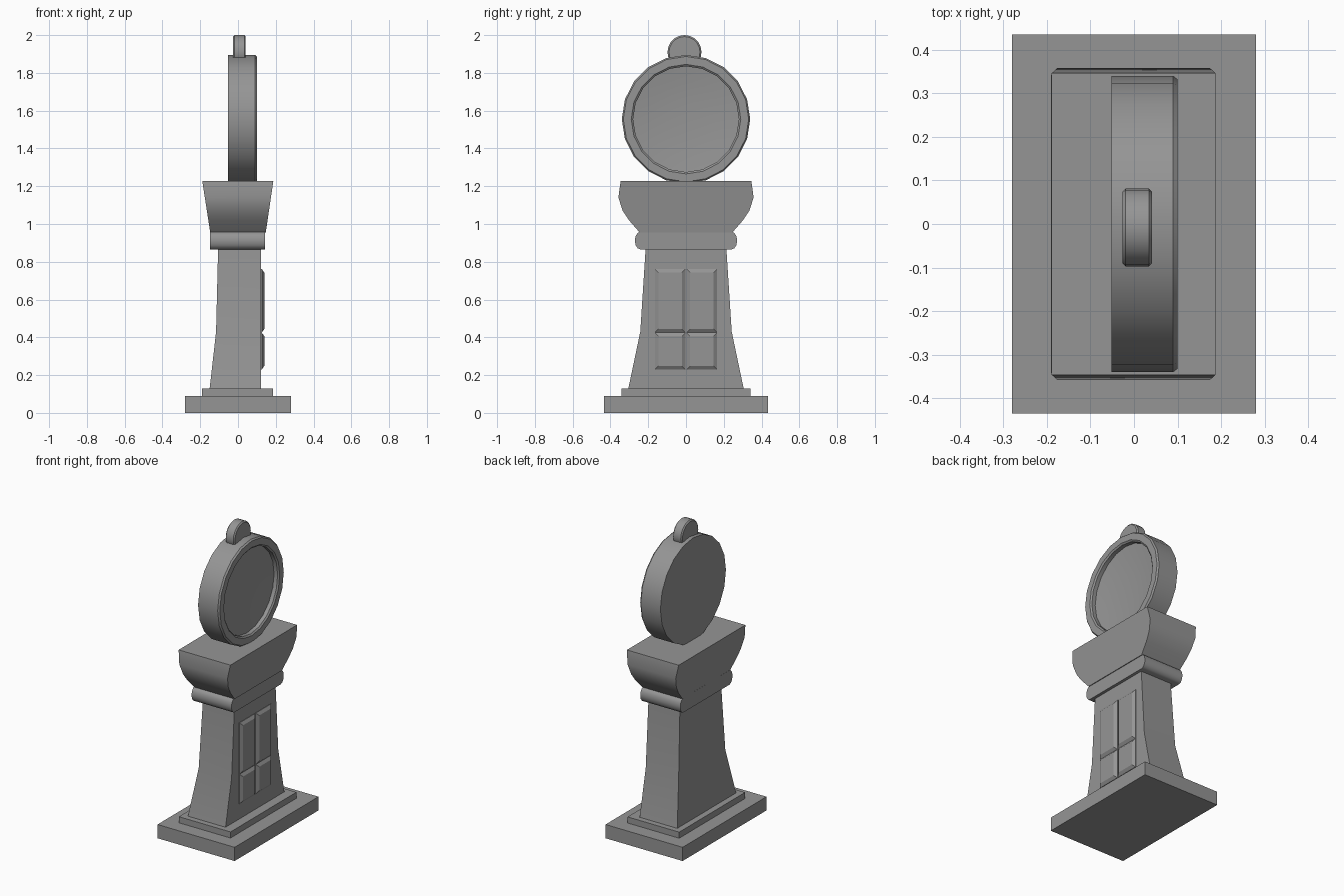
import bpy, bmesh, math

cube = bpy.data.objects.get("Cube")
if cube:
    bpy.data.objects.remove(cube, do_unlink=True)

stone = bpy.data.materials.new("grey_stone")
stone.use_nodes = True
GREY = (0.3, 0.3, 0.3, 1)
stone.diffuse_color = GREY
stone.node_tree.nodes["Principled BSDF"].inputs["Base Color"].default_value = GREY


def skin(name, rings, angle=35):
    """Join equal rings of points into a closed solid; one-point rings are poles."""
    bm = bmesh.new()
    loops = [[bm.verts.new(p) for p in ring] for ring in rings]
    for a, b in zip(loops, loops[1:]):
        n = max(len(a), len(b))
        for i in range(n):
            j = (i + 1) % n
            if len(a) == 1:
                bm.faces.new((a[0], b[j], b[i]))
            elif len(b) == 1:
                bm.faces.new((a[i], a[j], b[0]))
            else:
                bm.faces.new((a[i], a[j], b[j], b[i]))
    for end in (loops[0], loops[-1]):
        if len(end) > 2:
            bm.faces.new(end)
    bmesh.ops.recalc_face_normals(bm, faces=bm.faces)
    mesh = bpy.data.meshes.new(name)
    bm.to_mesh(mesh)
    bm.free()
    mesh.materials.append(stone)
    obj = bpy.data.objects.new(name, mesh)
    bpy.context.collection.objects.link(obj)
    bpy.ops.object.select_all(action='DESELECT')
    obj.select_set(True)
    bpy.context.view_layer.objects.active = obj
    bpy.ops.object.shade_smooth_by_angle(angle=math.radians(angle))
    return obj


def tower(name, levels):
    """Stack rectangles given as (z, x min, x max, half depth)."""
    return skin(name, [[(a, -d, z), (b, -d, z), (b, d, z), (a, d, z)]
                       for z, a, b, d in levels])


def disc(name, profile, y, z, sides):
    """Turn a (radius, x) profile around the x axis."""
    rings = []
    for r, x in profile:
        if r == 0:
            rings.append([(x, y, z)])
        else:
            turn = [2 * math.pi * i / sides for i in range(sides)]
            rings.append([(x, y + r * math.cos(t), z + r * math.sin(t)) for t in turn])
    return skin(name, rings)


# Stepped base
tower("base_slab", [(0, -0.28, 0.28, 0.435), (0.09, -0.28, 0.28, 0.435)])
tower("base_step", [(0.09, -0.19, 0.185, 0.342), (0.13, -0.19, 0.185, 0.342)])

# Flared trunk, upright on the window side
tower("trunk", [(0.13, -0.15, 0.123, 0.305), (0.43, -0.116, 0.123, 0.242),
                (0.88, -0.105, 0.123, 0.213)])

# Collar with rounded ends
collar = []
for i in range(7):
    t = math.pi * (i / 6 - 0.5)
    collar.append((0.912 + 0.047 * math.sin(t), -0.148, 0.142, 0.24 + 0.031 * math.cos(t)))
tower("collar", collar)

# Capital with curved ends and sloping sides
capital = []
for z, depth in [(0.955, 0.245), (1.02, 0.302), (1.07, 0.335), (1.14, 0.358), (1.227, 0.346)]:
    k = (z - 0.955) / 0.272
    capital.append((z, -0.147 - 0.042 * k, 0.147 + 0.04 * k, depth))
tower("capital", capital)

# Round head with a rim and a shallow dished face
disc("head", [(0, -0.052), (0.34, -0.052), (0.34, 0.09), (0.332, 0.1), (0.29, 0.1),
              (0.28, 0.092), (0.28, 0.066), (0.2, 0.056), (0.1, 0.05), (0, 0.048)],
     0, 1.555, 20)

# Knob on top
disc("top_knob", [(0, -0.026), (0.082, -0.026), (0.09, -0.019), (0.09, 0.034),
                  (0.082, 0.041), (0, 0.041)], -0.008, 1.91, 20)

# Four raised window panels
for side, s in (("right", -1), ("left", 1)):
    for level, low, high in (("lower", 0.23, 0.425), ("upper", 0.425, 0.762)):
        rings = []
        for x, inset in ((0.11, 0), (0.126, 0), (0.139, 0.019)):
            y0, y1 = s * (0.003 + inset), s * (0.165 - inset)
            z0, z1 = low + inset, high - inset
            rings.append([(x, y0, z0), (x, y1, z0), (x, y1, z1), (x, y0, z1)])
        skin(f"{level}_{side}_panel", rings, 20)
